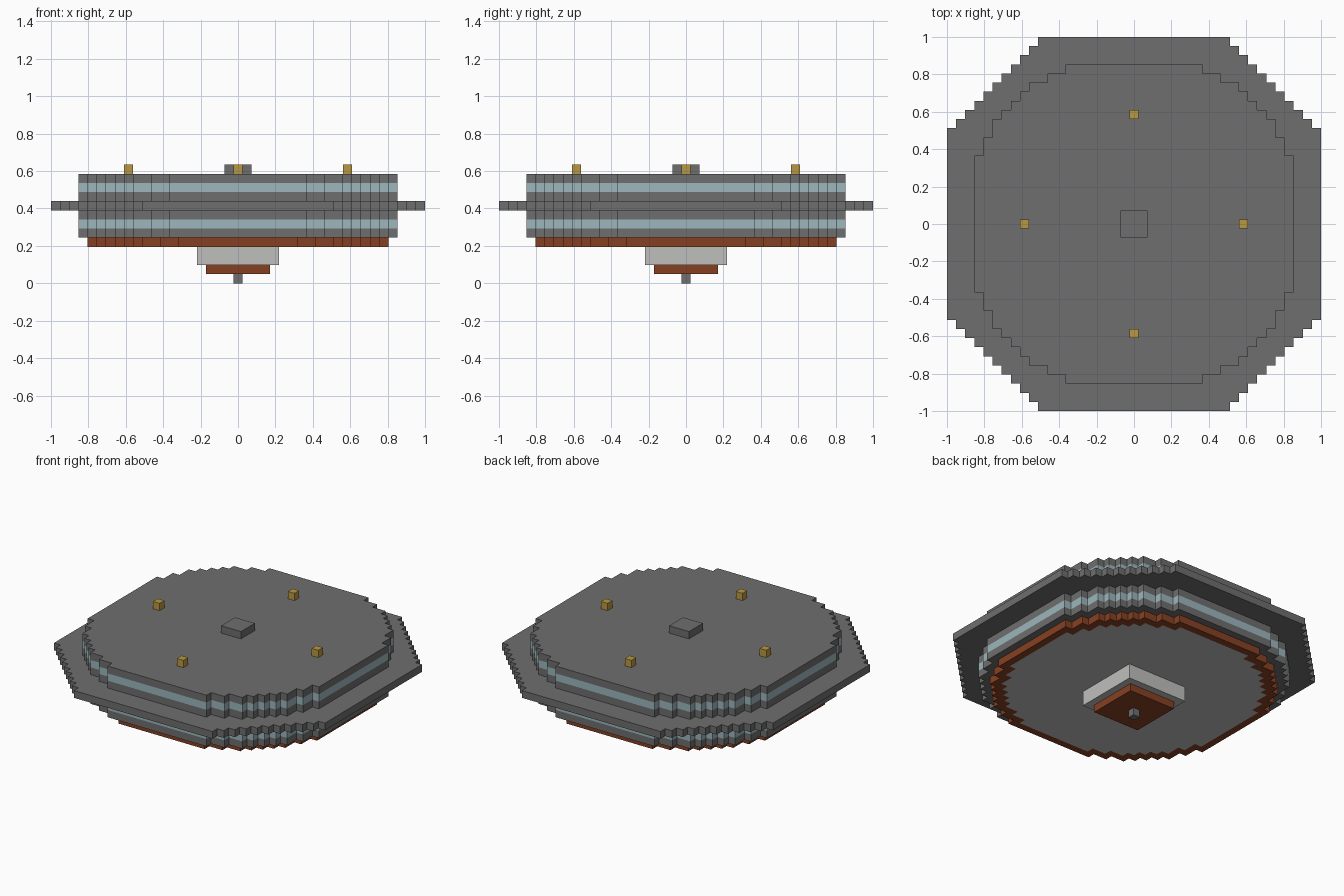
import bpy, bmesh

U = 2 / 41  # size of one block

cube = bpy.data.objects.get("Cube")
if cube:
    bpy.data.objects.remove(cube, do_unlink=True)


def material(name, *rgb):
    color = [((c / 255 + 0.055) / 1.055) ** 2.4 for c in rgb] + [1]
    m = bpy.data.materials.new(name)
    m.use_nodes = True
    m.diffuse_color = color
    m.node_tree.nodes["Principled BSDF"].inputs["Base Color"].default_value = color
    return m


gray = material("dark_gray", 110, 110, 110)
glass = material("pale_blue", 156, 183, 189)
brown = material("rust_brown", 134, 64, 34)
light = material("light_gray", 191, 191, 189)
gold = material("gold", 186, 152, 66)


def outline(corners):
    """Stepped outline from the outer corners of one quadrant, turned four times."""
    quarter = [corners[0]]
    for a, b in zip(corners, corners[1:]):
        quarter += [(a[0], b[1]), b]
    loop = []
    for _ in range(4):
        loop += quarter
        quarter = [(y, -x) for x, y in quarter]
    return loop[::-1]


def square(half):
    return outline([(half, half)])


def stepped(shrink):
    """Rounded octagon of blocks, drawn in by a number of blocks."""
    half_widths = [7.5, 9.5, 11.5, 12.5, 13.5, 14.5, 15.5, 16.5, 17.5]
    return outline([(x - shrink, y - shrink)
                    for x, y in zip(half_widths, reversed(half_widths))])


def loft(name, rings, mats, center=(0, 0)):
    """Skin (outline, height) rings from bottom to top.
    mats: bottom cap, each band in turn, top cap."""
    bm = bmesh.new()
    used = list(dict.fromkeys(mats))
    loops = [[bm.verts.new(((x + center[0]) * U, (y + center[1]) * U, z * U))
              for x, y in pts] for pts, z in rings]
    bm.faces.new(loops[0][::-1]).material_index = used.index(mats[0])
    for low, high, mat in zip(loops, loops[1:], mats[1:]):
        n = len(low)
        for i in range(n):
            j = (i + 1) % n
            face = bm.faces.new((low[i], low[j], high[j], high[i]))
            face.material_index = used.index(mat)
    bm.faces.new(loops[-1]).material_index = used.index(mats[-1])
    mesh = bpy.data.meshes.new(name)
    bm.to_mesh(mesh)
    bm.free()
    for m in used:
        mesh.materials.append(m)
    obj = bpy.data.objects.new(name, mesh)
    bpy.context.collection.objects.link(obj)
    return obj


def block(name, half, bottom, top, mat, center=(0, 0)):
    return loft(name, [(square(half), bottom), (square(half), top)], [mat] * 3, center)


# Main hull with two window bands
body = stepped(0)
loft("main_hull", [(body, z) for z in (5, 6, 7, 10, 11, 12)],
     [gray, gray, glass, gray, glass, gray, gray])

# Wide rim around the middle
rim = outline([(10.5 + i, 20.5 - i) for i in range(11)])
loft("outer_rim", [(rim, 8), (rim, 9)], [gray] * 3)

# Lower hull: brown border around a light floor
loft("lower_hull", [(stepped(2), 4), (stepped(1), 4), (stepped(1), 5)],
     [light, brown, brown, brown])

# Hanging pod
block("pod_base", 4.5, 2, 4, light)
block("pod_plate", 3.5, 1, 2, brown)
block("pod_tip", 0.5, 0, 1, gray)

# Roof details
block("roof_hatch", 1.5, 12, 13, gray)
for side, center in {"left": (12, 0), "right": (-12, 0),
                     "front": (0, -12), "back": (0, 12)}.items():
    block("roof_lamp_" + side, 0.5, 12, 13, gold, center)
